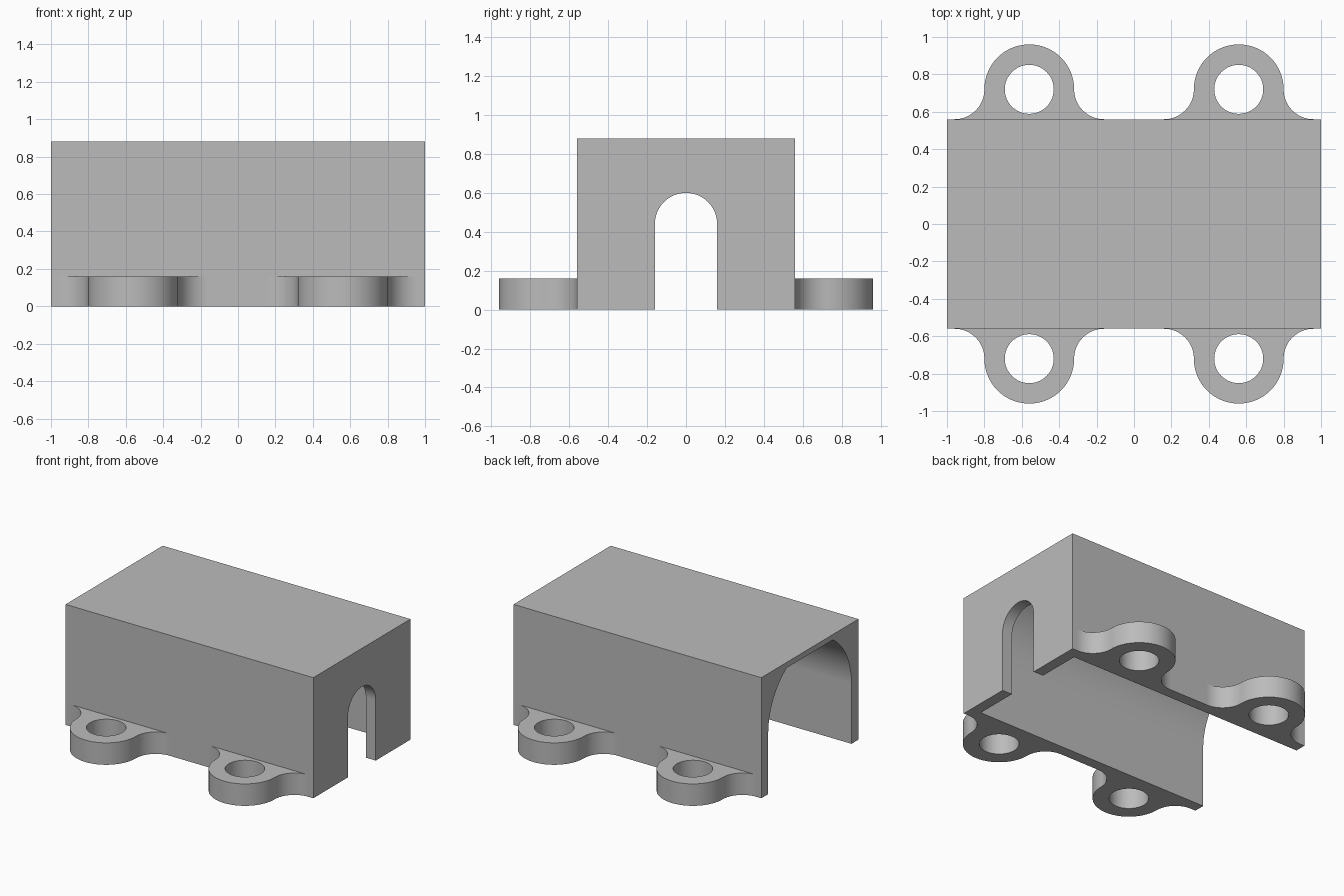
import bpy
import bmesh
from math import cos, sin, pi, asin, radians

if "Cube" in bpy.data.objects:
    bpy.data.objects.remove(bpy.data.objects["Cube"], do_unlink=True)

# Main dimensions
LENGTH, WIDTH, HEIGHT, WALL = 2.0, 1.12, 0.88, 0.08
SPRING = 0.44          # height where both arches begin
CEILING = 0.84         # flat top of the cavity
EAR_X, EAR_Y, EAR_H = 0.56, 0.72, 0.16
EAR_R, HOLE_R, FILLET = 0.24, 0.131, 0.16

grey = bpy.data.materials.new("plain grey")
grey.use_nodes = True
GREY = (0.5, 0.5, 0.5, 1)
grey.diffuse_color = GREY
grey.node_tree.nodes["Principled BSDF"].inputs["Base Color"].default_value = GREY


def arc(cx, cy, r, a0, a1, steps=32):
    return [(cx + r * cos(a0 + (a1 - a0) * i / steps),
             cy + r * sin(a0 + (a1 - a0) * i / steps)) for i in range(steps + 1)]


def prism_x(name, profile, x0, x1):
    """Extrude a closed (y, z) profile along x."""
    bm = bmesh.new()
    face = bm.faces.new([bm.verts.new((x0, y, z)) for y, z in profile])
    out = bmesh.ops.extrude_face_region(bm, geom=[face])
    moved = [v for v in out["geom"] if isinstance(v, bmesh.types.BMVert)]
    bmesh.ops.translate(bm, verts=moved, vec=(x1 - x0, 0, 0))
    bmesh.ops.recalc_face_normals(bm, faces=bm.faces)
    mesh = bpy.data.meshes.new(name)
    bm.to_mesh(mesh)
    bm.free()
    obj = bpy.data.objects.new(name, mesh)
    bpy.context.collection.objects.link(obj)
    return obj


def activate(obj):
    bpy.ops.object.select_all(action='DESELECT')
    obj.select_set(True)
    bpy.context.view_layer.objects.active = obj


def cut(obj, cutter):
    activate(obj)
    mod = obj.modifiers.new("cut", 'BOOLEAN')
    mod.operation, mod.solver, mod.object = 'DIFFERENCE', 'EXACT', cutter
    bpy.ops.object.modifier_apply(modifier=mod.name)
    bpy.data.objects.remove(cutter, do_unlink=True)


def finish(obj):
    activate(obj)
    obj.data.materials.clear()
    obj.data.materials.append(grey)
    bpy.ops.object.shade_smooth_by_angle(angle=radians(20))
    weighted = obj.modifiers.new("even shading", 'WEIGHTED_NORMAL')
    weighted.keep_sharp = True


# Block-shaped cover
hw = WIDTH / 2
cover = prism_x("cover", [(-hw, 0), (hw, 0), (hw, HEIGHT), (-hw, HEIGHT)],
                -LENGTH / 2, LENGTH / 2)

# Arched cavity with a flat ceiling, open below and at the left-hand (-x) end
r = hw - WALL
clip = asin((CEILING - SPRING) / r)
cavity = ([(-r, -0.1), (r, -0.1)] + arc(0, SPRING, r, 0, clip)
          + arc(0, SPRING, r, pi - clip, pi))
cut(cover, prism_x("cavity_cutter", cavity, -LENGTH, LENGTH / 2 - WALL))

# Round-topped slot through the closed end
s = 0.16
slot = [(-s, -0.1), (s, -0.1)] + arc(0, SPRING, s, 0, pi)
cut(cover, prism_x("slot_cutter", slot, 0.8, 1.2))
finish(cover)


def make_ear(name, cx, side):
    """Filleted mounting ear with a bolt hole, flush against the wall."""
    edge = EAR_R + FILLET
    outline = (arc(edge, EAR_Y, FILLET, 1.5 * pi, pi, 20)
               + arc(0, EAR_Y, EAR_R, 0, pi, 56)[1:-1]
               + arc(-edge, EAR_Y, FILLET, 0, -pi / 2, 20))
    hole = arc(0, EAR_Y, HOLE_R, 0, 2 * pi, 56)[:-1]
    curve = bpy.data.curves.new(name, 'CURVE')
    curve.dimensions, curve.fill_mode = '2D', 'BOTH'
    curve.extrude = EAR_H / 2
    for loop in (outline, hole):
        spline = curve.splines.new('POLY')
        spline.points.add(len(loop) - 1)
        for point, (x, y) in zip(spline.points, loop):
            point.co = (x * side, y * side, 0, 1)
        spline.use_cyclic_u = True
    ear = bpy.data.objects.new(name, curve)
    bpy.context.collection.objects.link(ear)
    ear.location = (cx, 0, EAR_H / 2)
    activate(ear)
    bpy.ops.object.convert(target='MESH')
    ear = bpy.context.object
    bm = bmesh.new()
    bm.from_mesh(ear.data)
    bmesh.ops.remove_doubles(bm, verts=bm.verts, dist=0.0005)
    bmesh.ops.recalc_face_normals(bm, faces=bm.faces)
    bm.to_mesh(ear.data)
    bm.free()
    finish(ear)


# Four mounting ears
for side, depth in ((-1, "front"), (1, "back")):
    for cx, hand in ((-EAR_X, "right"), (EAR_X, "left")):
        make_ear(f"{depth}_{hand}_ear", cx, side)
